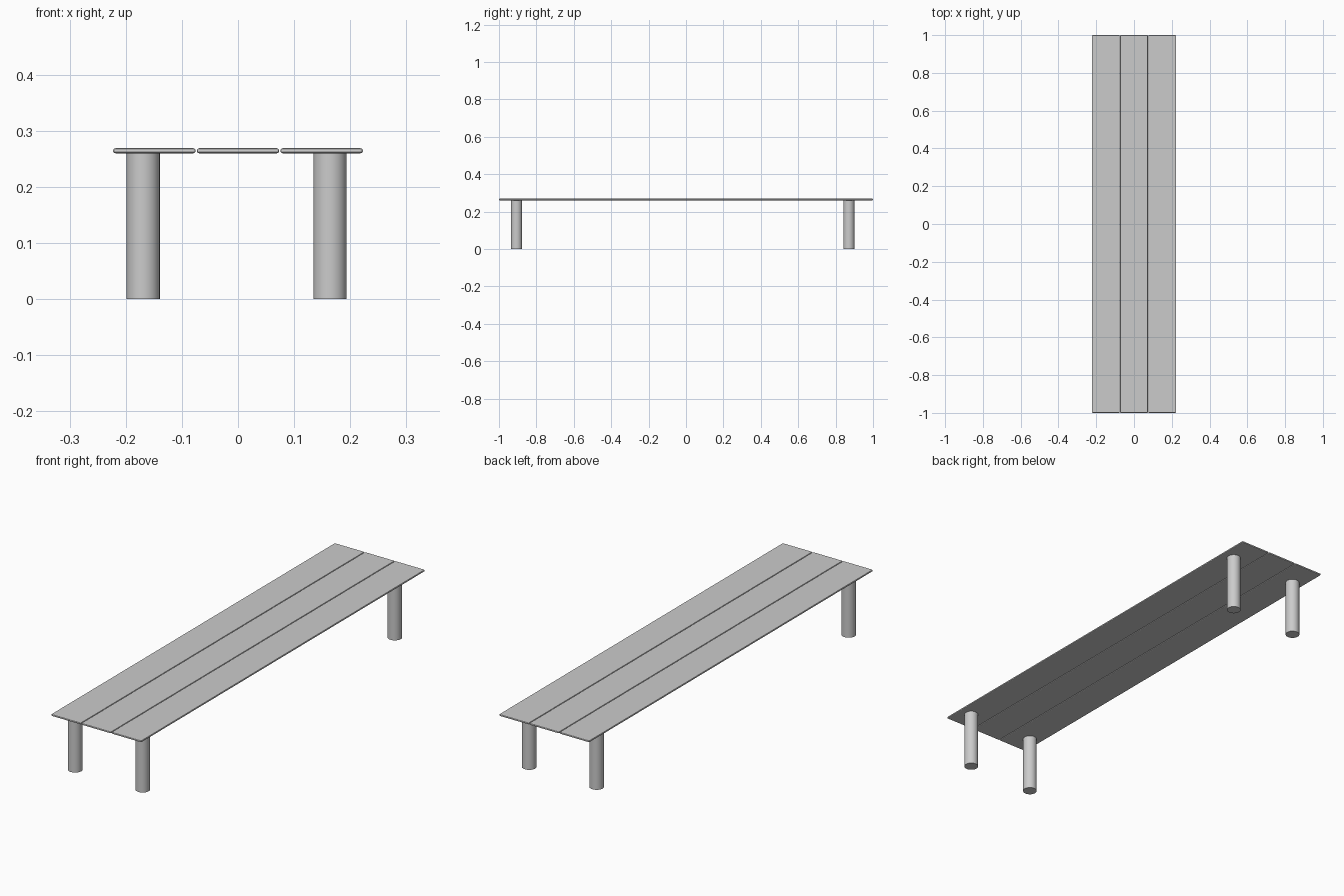
import bpy

if "Cube" in bpy.data.objects:
    bpy.data.objects.remove(bpy.data.objects["Cube"])

TOP, THICK = 0.269, 0.009
SLAT_W, PITCH = 0.147, 0.149
LEG_R = 0.0297


def slat(name, x):
    # long thin board with softened edges all round
    bpy.ops.mesh.primitive_cube_add(size=1, location=(x, 0, TOP - THICK / 2))
    ob = bpy.context.object
    ob.name = name
    ob.scale = (SLAT_W, 2.0, THICK)
    bpy.ops.object.transform_apply(location=False, rotation=False, scale=True)
    bev = ob.modifiers.new("edge_bevel", "BEVEL")
    bev.width = 0.004
    bev.segments = 2
    bev.limit_method = 'ANGLE'


def leg(name, x, y):
    # round post from the floor to the underside of the boards
    h = TOP - THICK + 0.001
    bpy.ops.mesh.primitive_cylinder_add(vertices=48, radius=LEG_R, depth=h,
                                        location=(x, y, h / 2))
    bpy.context.object.name = name
    bpy.ops.object.shade_smooth_by_angle()


# seat boards
for name, i in (("left_slat", -1), ("middle_slat", 0), ("right_slat", 1)):
    slat(name, i * PITCH)

# legs, slightly off-centre as a group
for side, x in (("left", -0.169), ("right", 0.164)):
    for end, y in (("front", -0.906), ("back", 0.871)):
        leg(f"{end}_{side}_leg", x, y)
